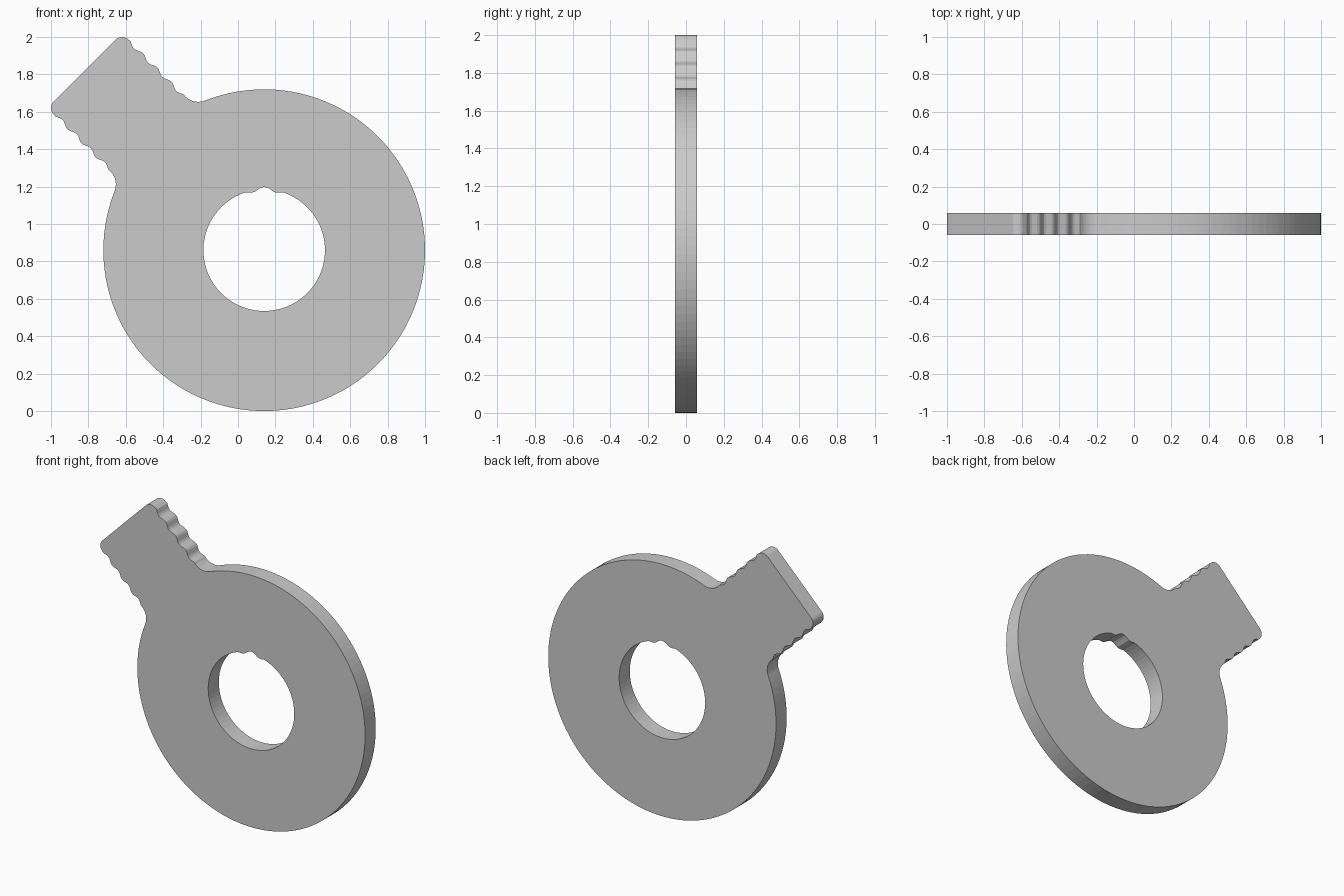
import bpy, bmesh
from math import sin, cos, pi, atan2, sqrt, radians
from mathutils import Vector

if "Cube" in bpy.data.objects:
    bpy.data.objects.remove(bpy.data.objects["Cube"])

CX, CZ = 0.14, 0.86            # ring centre
R, HOLE, HALF_T = 0.86, 0.325, 0.0575
TAB_END, TAB_W = 1.358, 0.283  # tab reach and half width, along its own axis
FIL, COR = 0.10, 0.05          # neck fillet and corner radii


def arc(cx, cy, r, a0, a1, n):
    return [(cx + r * cos(a0 + (a1 - a0) * i / n),
             cy + r * sin(a0 + (a1 - a0) * i / n)) for i in range(n + 1)]


def to_world(u, v):
    """Tab axis points up and to the left at 45 degrees."""
    s = sqrt(0.5)
    return (CX + s * (v - u), CZ + s * (u + v))


# Upper half of the tab: ring -> neck fillet -> scalloped side -> rounded corner
fv = TAB_W + FIL
fu = sqrt((R + FIL) ** 2 - fv ** 2)
neck = atan2(fv, fu)
half = arc(fu, fv, FIL, pi + neck, 1.5 * pi, 10)
u0, u1, n = fu, TAB_END - COR, 32
for i in range(1, n):
    t = i / n
    half.append((u0 + (u1 - u0) * t, TAB_W - 0.005 + 0.009 * cos(2 * pi * 4 * t)))
half += arc(u1, TAB_W - COR, COR, pi / 2, 0, 8)

# Whole outline: big arc, upper half, mirrored lower half
lower = [(u, -v) for u, v in reversed(half)]
ring = arc(0, 0, R, -neck, -2 * pi + neck, 100)[1:-1]
outline = [to_world(u, v) for u, v in half + lower + ring]

# Bore with a small rounded notch at the top
notch = [(0.07, 0.307), (0.05, 0.312), (0.03, 0.327), (0.015, 0.335)]
a = radians(18)
bore = arc(0, 0, HOLE, pi / 2 + a, 2.5 * pi - a, 64)
bore += notch + [(0, 0.338)] + [(-x, z) for x, z in reversed(notch)]
bore = [(CX + x, CZ + z) for x, z in bore]

# Fill between the two loops and give it thickness
bm = bmesh.new()
edges = []
for loop in (outline, bore):
    vs = [bm.verts.new((x, -HALF_T, z)) for x, z in loop]
    edges += [bm.edges.new((vs[i - 1], vs[i])) for i in range(len(vs))]
bmesh.ops.triangle_fill(bm, edges=edges, use_beauty=True, normal=Vector((0, -1, 0)))
res = bmesh.ops.extrude_face_region(bm, geom=bm.faces[:], use_keep_orig=True)
moved = [g for g in res["geom"] if isinstance(g, bmesh.types.BMVert)]
bmesh.ops.translate(bm, verts=moved, vec=(0, 2 * HALF_T, 0))
bmesh.ops.recalc_face_normals(bm, faces=bm.faces[:])

mesh = bpy.data.meshes.new("tabbed_washer")
bm.to_mesh(mesh)
bm.free()
washer = bpy.data.objects.new("tabbed_washer", mesh)
bpy.context.collection.objects.link(washer)
